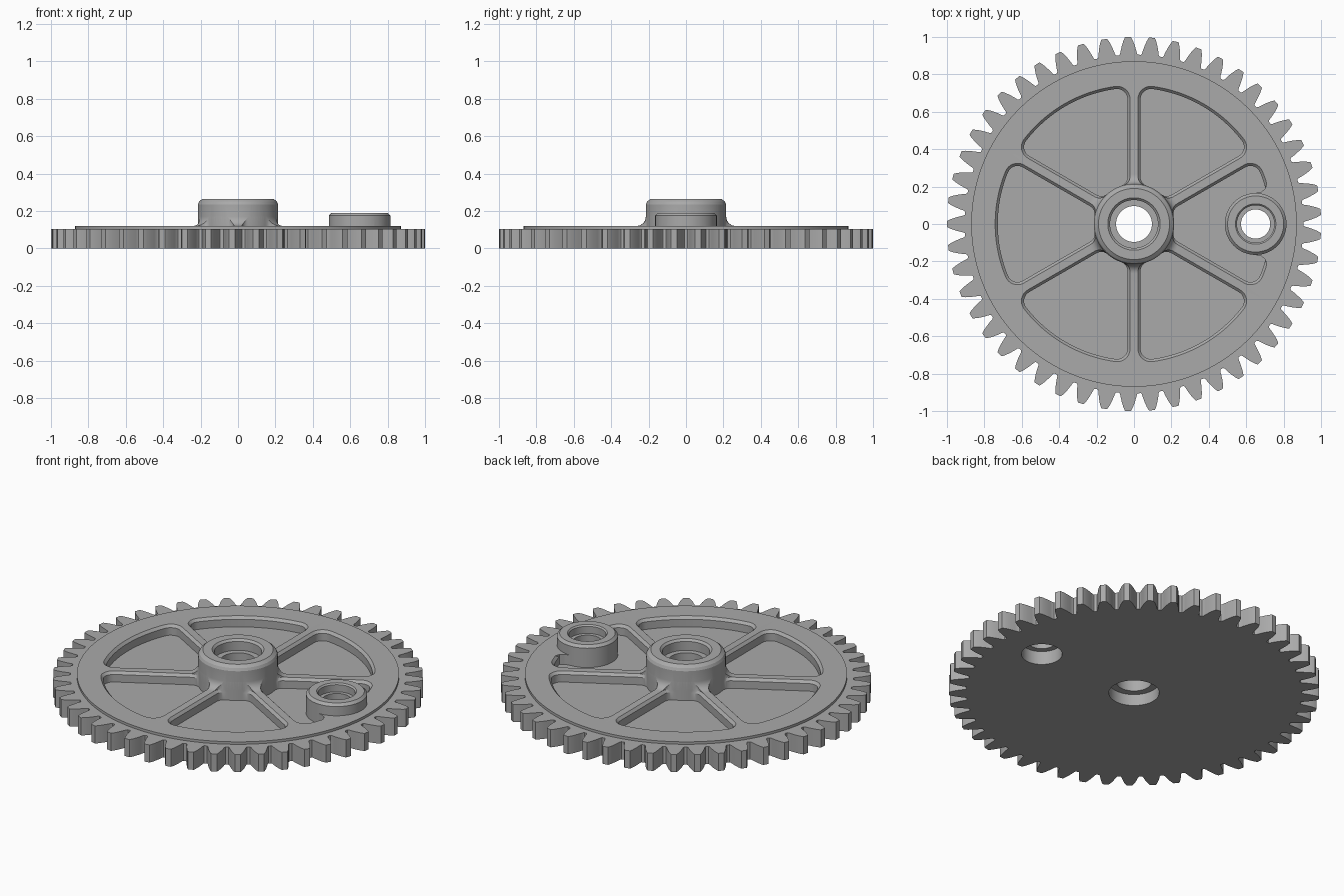
import bpy, bmesh
from math import sin, cos, asin, pi, radians

old = bpy.data.objects.get("Cube")
if old:
    bpy.data.objects.remove(old, do_unlink=True)

grey = bpy.data.materials.new("plain grey")
grey.use_nodes = True
colour = (0.4, 0.4, 0.4, 1)
grey.diffuse_color = colour
grey.node_tree.nodes["Principled BSDF"].inputs["Base Color"].default_value = colour


def polar(r, a):
    return (r * cos(a), r * sin(a))


def finish(bm, name):
    bmesh.ops.recalc_face_normals(bm, faces=bm.faces)
    mesh = bpy.data.meshes.new(name)
    bm.to_mesh(mesh)
    bm.free()
    mesh.materials.append(grey)
    ob = bpy.data.objects.new(name, mesh)
    bpy.context.collection.objects.link(ob)
    return ob


def loft(bm, layers):
    """Skin a stack of (outline, z) layers and cap both ends."""
    rings = [[bm.verts.new((x, y, z)) for x, y in pts] for pts, z in layers]
    for a, b in zip(rings, rings[1:]):
        for i in range(len(a)):
            j = (i + 1) % len(a)
            bm.faces.new((a[i], a[j], b[j], b[i]))
    bm.faces.new(rings[0][::-1])
    bm.faces.new(rings[-1])


def lathe(name, profile, x=0, steps=96):
    """Solid of revolution; profile is (radius, z) from bottom to top."""
    bm = bmesh.new()
    loft(bm, [([(x + r * cos(2 * pi * i / steps), r * sin(2 * pi * i / steps))
                for i in range(steps)], z) for r, z in profile])
    return finish(bm, name)


def combine(target, tool, operation):
    mod = target.modifiers.new(tool.name, 'BOOLEAN')
    mod.operation, mod.solver, mod.object = operation, 'EXACT', tool
    bpy.context.view_layer.objects.active = target
    bpy.ops.object.modifier_apply(modifier=mod.name)
    bpy.data.objects.remove(tool, do_unlink=True)


# Toothed plate: half-angles of one tooth from root to tip, as share of a pitch
TEETH = 49
pitch = 2 * pi / TEETH
flank = [(0.905, 0.43), (0.912, 0.385), (0.93, 0.345), (0.955, 0.28),
         (0.98, 0.205), (0.996, 0.14), (1.0, 0.12)]
outline = []
for k in range(TEETH):
    mid = (k + 0.5) * pitch
    outline += [polar(r, mid - s * pitch) for r, s in flank]
    outline += [polar(r, mid + s * pitch) for r, s in reversed(flank)]
bm = bmesh.new()
loft(bm, [(outline, 0), (outline, 0.105)])
gear = finish(bm, "gear_wheel")

# Raised disc flowing through a fillet into the hub
fillet = [(0.265 - 0.05 * sin(t * pi / 12), 0.17 - 0.05 * cos(t * pi / 12)) for t in range(7)]
hub = lathe("disc_and_hub", [(0.87, 0.04), (0.87, 0.12)] + fillet
            + [(0.215, 0.235), (0.208, 0.25), (0.19, 0.265)])
combine(gear, hub, 'UNION')


# Six rounded pockets between the spokes, with chamfered rims
def pocket(turn, grow):
    w, rin, rout = 0.035 - grow, 0.215, 0.728 + grow
    spoke = -pi / 6
    c_in, c_out = 0.05, 0.055 + grow
    half = []
    a = spoke + asin((w + c_in) / (rin + c_in))
    cx, cy = polar(rin + c_in, a)
    start, end = a - pi, spoke - pi / 2
    for i in range(9):
        dx, dy = polar(c_in, start + (end - start) * i / 8)
        half.append((cx + dx, cy + dy))
    # inner arc runs from the middle of the hub side to the corner
    half = [polar(rin, a * i / 6) for i in range(6)] + half
    b = spoke + asin((w + c_out) / (rout - c_out))
    cx, cy = polar(rout - c_out, b)
    for i in range(9):
        dx, dy = polar(c_out, end + (b - end) * i / 8)
        half.append((cx + dx, cy + dy))
    half += [polar(rout, b * (1 - i / 12)) for i in range(1, 13)]
    pts = half + [(x, -y) for x, y in half[-2:0:-1]]
    return [(x * cos(turn) - y * sin(turn), x * sin(turn) + y * cos(turn)) for x, y in pts]


bm = bmesh.new()
for k in range(6):
    turn = k * pi / 3
    loft(bm, [(pocket(turn, 0), 0.06), (pocket(turn, 0), 0.105),
              (pocket(turn, 0.014), 0.12), (pocket(turn, 0.014), 0.4)])
combine(gear, finish(bm, "pocket_cutter"), 'DIFFERENCE')

# Crank pin boss and the web that joins it to the rim
side = [(0.62, 0.14), (0.65, 0.166), (0.68, 0.172), (0.702, 0.19), (0.71, 0.22), (0.78, 0.22)]
web = side + [(x, -y) for x, y in reversed(side)]
bm = bmesh.new()
loft(bm, [(web, 0.03), (web, 0.12)])
combine(gear, finish(bm, "boss_web"), 'UNION')
PIN_X = 0.65
boss = lathe("pin_boss", [(0.165, 0.02), (0.165, 0.175), (0.15, 0.19)], PIN_X, 64)
combine(gear, boss, 'UNION')

# Stepped bores, open at both ends
hub_bore = lathe("hub_bore", [(0.136, -0.1), (0.136, 0.068), (0.096, 0.068), (0.096, 0.2),
                              (0.128, 0.2), (0.128, 0.253), (0.14, 0.265), (0.14, 0.4)])
combine(gear, hub_bore, 'DIFFERENCE')
pin_bore = lathe("pin_bore", [(0.11, -0.1), (0.11, 0.08), (0.078, 0.08), (0.078, 0.14),
                              (0.1, 0.14), (0.1, 0.182), (0.108, 0.19), (0.108, 0.4)], PIN_X, 64)
combine(gear, pin_bore, 'DIFFERENCE')

# Smooth curved walls, crisp edges
bpy.ops.object.select_all(action='DESELECT')
gear.select_set(True)
bpy.context.view_layer.objects.active = gear
bpy.ops.object.shade_smooth_by_angle(angle=radians(25))
